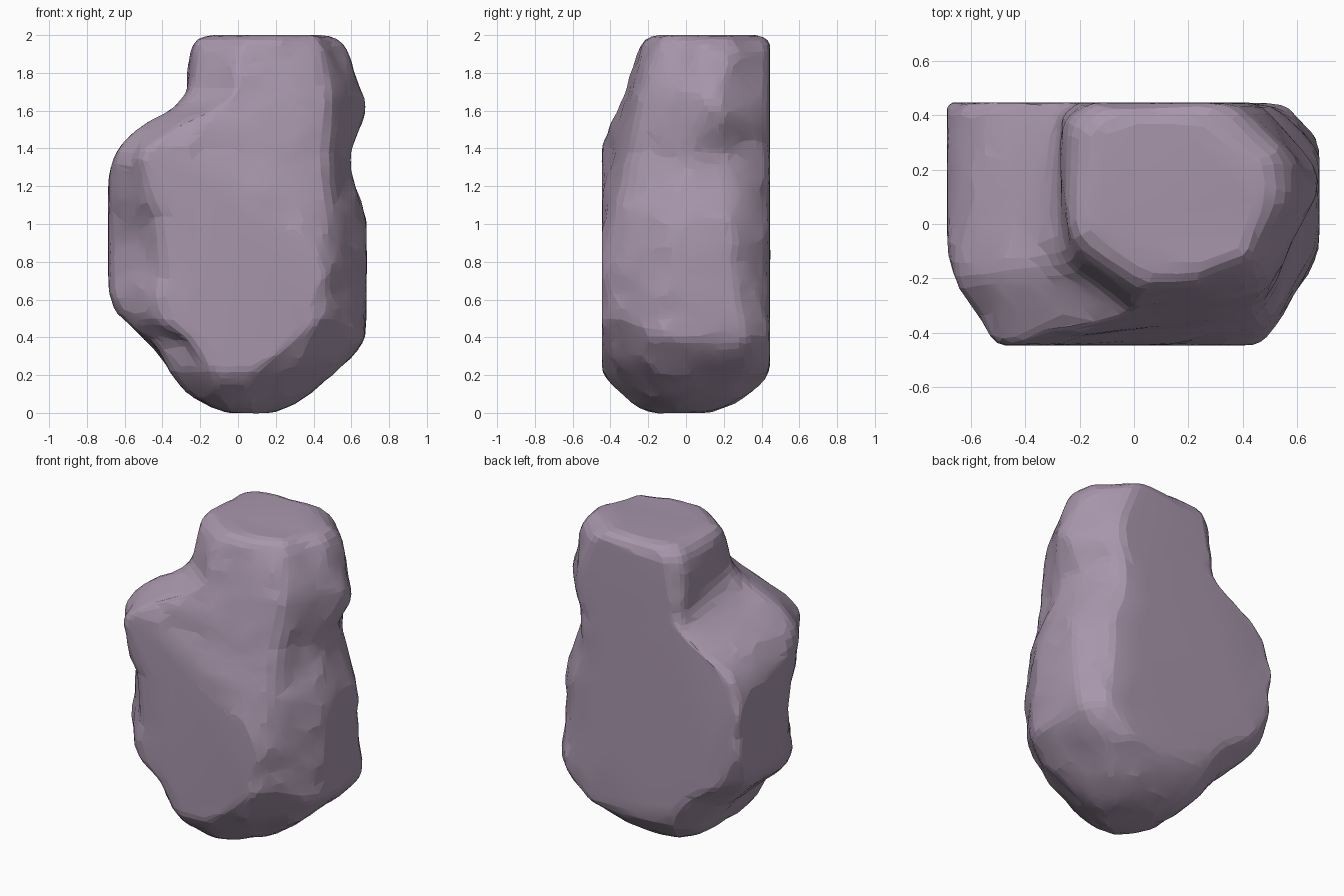
import bpy, bmesh, math
from mathutils import Vector, noise

if "Cube" in bpy.data.objects:
    bpy.data.objects.remove(bpy.data.objects["Cube"])

# silhouette by height: z, left x, right x, front y, back y
SIL = [
    (0.00, -.06, .17, -.18, .11), (0.03, -.14, .26, -.24, .20),
    (0.10, -.25, .35, -.32, .31), (0.20, -.33, .47, -.45, .44),
    (0.38, -.44, .67, -.46, .46), (0.50, -.61, .67, -.46, .46),
    (0.62, -.68, .68, -.46, .46), (1.00, -.695, .685, -.46, .46),
    (1.18, -.69, .61, -.46, .46), (1.30, -.68, .58, -.455, .46),
    (1.40, -.65, .59, -.44, .46), (1.52, -.53, .635, -.385, .46),
    (1.62, -.31, .66, -.345, .46), (1.72, -.26, .63, -.31, .46),
    (1.94, -.235, .55, -.23, .45), (2.00, -.17, .47, -.18, .41)]

# corner shape by height: z, front-left cut x, y, end x of flat front,
# front-right ridge x, y, right side start y, back-right cut x, y, back-left cut
COR = [
    (0.00, .06, .08, .08, .13, -.13, -.05, .06, .06, .05),
    (0.20, .20, .22, .05, .28, -.32, -.15, .15, .15, .16),
    (0.45, .22, .24, .32, .47, -.39, -.12, .14, .17, .20),
    (0.75, .30, .40, .40, .49, -.41, -.08, .19, .22, .06),
    (1.05, .28, .40, .10, .47, -.39, -.03, .20, .22, .06),
    (1.38, .15, .28, -.35, .46, -.31, .02, .18, .23, .07),
    (1.65, .26, .21, -.02, .48, -.27, .10, .20, .27, .08),
    (2.00, .24, .15, .26, .42, -.12, .06, .22, .17, .10)]


def sample(table, z):
    """Linear interpolation of a table row at height z."""
    for a, b in zip(table, table[1:]):
        if z <= b[0]:
            t = (z - a[0]) / (b[0] - a[0])
            return [p + (q - p) * t for p, q in zip(a[1:], b[1:])]
    return table[-1][1:]


def ring(z, per_edge=8):
    """Closed cross-section of the rock at height z."""
    l, r, f, b = sample(SIL, z)
    fx, fy, ex, mx, my, ry, bx, by, c = sample(COR, z)
    # the left shoulder lies lower toward the back
    lb = sample(SIL, min(z + .15, 1.75))[0] if 1.1 < z < 1.75 else l
    pts = [(l, f + fy), (l + fx, f), (max(ex, l + fx + .04), f), (mx, my),
           (r, ry), (r, b - by), (r - bx, b), (lb + c, b), (lb, b - c)]
    out = []
    for i, p in enumerate(pts):
        q = pts[(i + 1) % len(pts)]
        for k in range(per_edge):
            t = k / per_edge
            out.append((p[0] + (q[0] - p[0]) * t, p[1] + (q[1] - p[1]) * t, z))
    return out


# loft the rock body
bm = bmesh.new()
LEVELS = 64
rows = [[bm.verts.new(p) for p in ring(2 * i / LEVELS)] for i in range(LEVELS + 1)]


def shrink(row, s):
    """Copy of a rim pulled toward its centre, for the top and base."""
    c = sum((v.co for v in row), Vector()) / len(row)
    return [bm.verts.new(c + (v.co - c) * s) for v in row]


rows = [shrink(rows[0], s) for s in (.3, .6, .85)] + rows \
    + [shrink(rows[-1], s) for s in (.9, .75, .5, .25)]
n = len(rows[0])
for lo, hi in zip(rows, rows[1:]):
    for j in range(n):
        k = (j + 1) % n
        bm.faces.new((lo[j], lo[k], hi[k], hi[j]))
bm.faces.new(rows[0][::-1])
bm.faces.new(rows[-1])


def soften(times, use_z):
    for _ in range(times):
        bmesh.ops.smooth_vert(bm, verts=bm.verts, factor=.5, use_axis_x=True,
                              use_axis_y=True, use_axis_z=use_z)


# soften the ridges, then chip the surface with noise
soften(3, False)
bm.normal_update()
moves = []
for v in bm.verts:
    p = v.co
    big = noise.noise(p * 3.2 + Vector((4, 1, 7)))
    cell = noise.voronoi(p * 5.5)[0][0]
    moves.append(v.normal * (.012 * big + .035 * (cell - .3) + .003))
for v, m in zip(bm.verts, moves):
    v.co += m

# carved hollows: right waist, lower front-right notch, left-front recess
for cx, cy, cz, rad, depth in [(.60, .28, 1.38, .20, .04), (.50, -.36, .40, .15, .04),
                               (-.56, -.34, .92, .22, .04), (-.30, -.36, .36, .15, .03)]:
    for v in bm.verts:
        d = (v.co - Vector((cx, cy, cz))).length / rad
        if d < 1:
            v.co -= v.normal * depth * (1 - d * d) ** 2

# flat-cut limits of the block, with worn rims
for _ in range(2):
    for v in bm.verts:
        v.co.x = max(-.688, min(.682, v.co.x))
        v.co.y = max(-.446, min(.446, v.co.y))
        v.co.z = max(0, min(2, v.co.z))
    soften(2, True)
for row, z in [(r, 0) for r in rows[:3]] + [(r, 2) for r in rows[-4:]]:
    for v in row:
        v.co.z = z

# fine chips, left off the flat cuts
bm.normal_update()
for v in bm.verts:
    if max(abs(c) for c in v.normal) < .985:
        v.co += v.normal * .007 * noise.noise(v.co * 11)

mesh = bpy.data.meshes.new("rock")
bm.to_mesh(mesh)
bm.free()
rock = bpy.data.objects.new("rock", mesh)
bpy.context.collection.objects.link(rock)

# single stone colour
stone = bpy.data.materials.new("mauve stone")
stone.diffuse_color = (.39, .305, .41, 1)
stone.use_nodes = True
stone.node_tree.nodes["Principled BSDF"].inputs["Base Color"].default_value = stone.diffuse_color
mesh.materials.append(stone)

# thin out to chipped facets
bpy.context.view_layer.objects.active = rock
rock.select_set(True)
dec = rock.modifiers.new("facets", 'DECIMATE')
dec.ratio = .28
bpy.ops.object.modifier_apply(modifier=dec.name)
bpy.ops.object.shade_smooth_by_angle(angle=math.radians(9))
